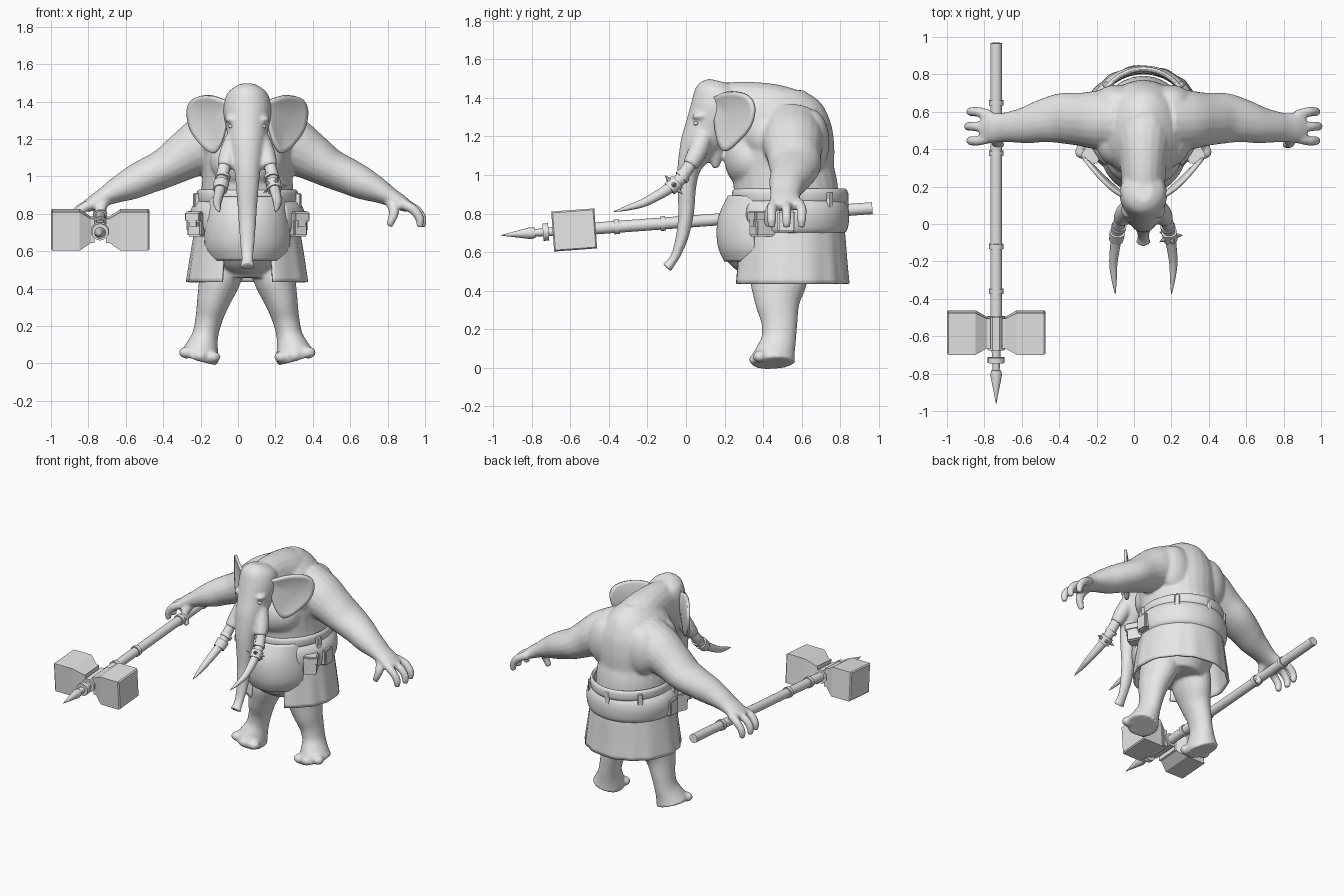
import bpy, bmesh
from math import sin, cos, pi, radians, sqrt
from mathutils import Vector, Matrix

if "Cube" in bpy.data.objects:
    bpy.data.objects.remove(bpy.data.objects["Cube"])

CENTRE = 0.05          # the figure's own mirror plane
grey = bpy.data.materials.new("plain grey")
grey.use_nodes = True
grey.diffuse_color = (0.8, 0.8, 0.8, 1)
grey.node_tree.nodes["Principled BSDF"].inputs["Base Color"].default_value = (0.8, 0.8, 0.8, 1)


def smooth_path(pts, steps=5, closed=False):
    """Catmull-Rom curve through tuples of any length."""
    n, out = len(pts), []
    for i in range(n if closed else n - 1):
        pick = [(i + k) % n if closed else min(max(i + k, 0), n - 1) for k in (-1, 0, 1, 2)]
        for s in range(steps):
            t = s / steps
            out.append(tuple(
                0.5 * (2 * b + (c - a) * t + (2 * a - 5 * b + 4 * c - d) * t * t
                       + (3 * b - a - 3 * c + d) * t ** 3)
                for a, b, c, d in zip(*(pts[p] for p in pick))))
    return out if closed else out + [tuple(pts[-1])]


def sweep(bm, pts, ref=(0, 1, 0), sides=20, curved=True, phase=0.0):
    """Closed tube; each point is x, y, z, radius across ref, radius along ref."""
    pts = [p if len(p) == 5 else (*p, p[3]) for p in pts]
    if curved:
        pts = smooth_path(pts)
    pos, rings = [Vector(p[:3]) for p in pts], []
    for i, p in enumerate(pts):
        tangent = (pos[min(i + 1, len(pos) - 1)] - pos[max(i - 1, 0)]).normalized()
        u = tangent.cross(Vector(ref)).normalized()
        v = u.cross(tangent)
        angles = [2 * pi * k / sides + phase for k in range(sides)]
        rings.append([bm.verts.new(pos[i] + u * cos(a) * p[3] + v * sin(a) * p[4]) for a in angles])
    for r0, r1 in zip(rings, rings[1:]):
        for k in range(sides):
            j = (k + 1) % sides
            bm.faces.new((r0[k], r0[j], r1[j], r1[k]))
    bm.faces.new(rings[0])
    bm.faces.new(rings[-1])


def ball(bm, centre, size):
    m = Matrix.Translation(centre) @ Matrix.Diagonal((*size, 1))
    bmesh.ops.create_uvsphere(bm, u_segments=24, v_segments=16, radius=1, matrix=m)


def block(bm, centre, size, turn=0.0):
    m = Matrix.Translation(centre) @ Matrix.Rotation(turn, 4, 'Z') @ Matrix.Diagonal((*size, 1))
    bmesh.ops.create_cube(bm, size=1, matrix=m)


def finish(bm, name, x=CENTRE, angle=40):
    bmesh.ops.recalc_face_normals(bm, faces=bm.faces)
    me = bpy.data.meshes.new(name)
    bm.to_mesh(me)
    bm.free()
    me.materials.append(grey)
    me.shade_smooth()
    me.set_sharp_from_angle(angle=radians(angle))
    ob = bpy.data.objects.new(name, me)
    bpy.context.collection.objects.link(ob)
    ob.location.x = x
    return ob


def wall(name, cy, profile, a0, a1, thick=0.015, fold=0.0):
    """Curved cloth or leather; profile is rx, ry, z; angles run from the front."""
    bm, n = bmesh.new(), 72
    prof, rows = smooth_path(profile, 4), []
    for i, (rx, ry, z) in enumerate(prof):
        row = []
        for k in range(n + 1):
            a = radians(a0 + (a1 - a0) * k / n)
            f = 1 + fold * sin(a * 14 + sin(a * 5)) * i / len(prof)
            row.append(bm.verts.new((rx * f * sin(a), cy - ry * f * cos(a), z)))
        rows.append(row)
    for r0, r1 in zip(rows, rows[1:]):
        for k in range(n):
            bm.faces.new((r0[k], r0[k + 1], r1[k + 1], r1[k]))
    bmesh.ops.remove_doubles(bm, verts=bm.verts, dist=0.0005)
    ob = finish(bm, name)
    solid = ob.modifiers.new("thickness", 'SOLIDIFY')
    solid.thickness, solid.offset = thick, 0
    return ob


# Body: overlapping volumes fused into one skin
bm = bmesh.new()
sweep(bm, [(0, .50, .46, .16, .17), (0, .50, .60, .24, .25), (0, .51, .75, .25, .275),
           (0, .52, .9, .248, .272), (0, .505, 1.02, .24, .265), (0, .505, 1.15, .25, .265),
           (0, .50, 1.27, .23, .25), (0, .50, 1.37, .155, .205), (0, .50, 1.44, .07, .11)], sides=28)
sweep(bm, [(0, .58, 1.27, .16, .16), (0, .46, 1.31, .15, .16), (0, .32, 1.335, .125, .15),
           (0, .2, 1.34, .115, .14)], ref=(0, 0, 1))
ball(bm, (0, .345, 1.08), (.2, .145, .16))
ball(bm, (0, .42, .675), (.225, .25, .22))
# Head and trunk in one run
sweep(bm, [(0, .18, 1.485, .05, .06), (0, .17, 1.44, .11, .12), (0, .16, 1.35, .128, .135),
           (0, .12, 1.25, .112, .125), (0, .065, 1.15, .095, .10), (0, .02, 1.05, .072, .065),
           (0, .005, .95, .062, .05), (0, 0, .8, .05, .041), (0, -.02, .68, .042, .033),
           (0, -.05, .59, .034, .025), (0, -.077, .545, .033, .024), (0, -.1, .518, .042, .031)], sides=24)
sweep(bm, [(0, .13, 1.22, .07), (0, .15, 1.11, .045), (0, .155, 1.035, .016)])
for s in (-1, 1):
    # Brow, tusk socket, shoulder blade, shoulder slope
    ball(bm, (s * .085, .075, 1.305), (.035, .045, .022))
    sweep(bm, [(s * .07, .09, 1.2, .05), (s * .1, .06, 1.12, .05), (s * .12, .02, 1.05, .042)], ref=(1, 0, 0))
    ball(bm, (s * .14, .65, 1.17), (.13, .095, .17))
    ball(bm, (s * .12, .43, 1.2), (.13, .13, .14))
    # Arm and hand
    sweep(bm, [(s * .10, .55, 1.24, .15, .16), (s * .23, .555, 1.17, .152, .16),
               (s * .34, .56, 1.105, .128, .142), (s * .44, .565, 1.045, .106, .135),
               (s * .54, .55, 1.0, .096, .115), (s * .62, .53, .962, .087, .1),
               (s * .70, .52, .925, .068, .085), (s * .76, .515, .893, .052, .078),
               (s * .82, .515, .86, .042, .082), (s * .865, .52, .835, .03, .076)])
    for y, tip, reach in ((.58, .6, 0), (.52, .522, .012), (.462, .445, 0)):
        sweep(bm, [(s * .82, y, .857, .03), (s * (.885 + reach), tip, .825, .027),
                   (s * (.922 + reach), tip, .775, .025), (s * (.92 + reach), tip, .728, .019)], sides=12)
    sweep(bm, [(s * .765, .48, .87, .034), (s * .785, .435, .81, .028), (s * .757, .425, .735, .02)],
          ref=(1, 0, 0), sides=12)
    # Leg, foot and toes; the sole lifts toward the outside
    sweep(bm, [(s * .12, .49, .55, .12, .15), (s * .15, .48, .44, .11, .147),
               (s * .18, .475, .34, .09, .118), (s * .205, .485, .24, .073, .095),
               (s * .225, .482, .15, .07, .09), (s * .243, .465, .08, .09, .103),
               (s * .254, .455, .04, .104, .115), (s * .26, .455, .02, .102, .112)])
    for x, y, z in ((.185, .376, .034), (.25, .365, .042), (.325, .385, .058)):
        ball(bm, (s * x, y, z), (.042, .038, .032))
body = finish(bm, "body")
remesh = body.modifiers.new("fuse", 'REMESH')
remesh.mode, remesh.voxel_size, remesh.use_smooth_shade = 'VOXEL', 0.009, True
relax = body.modifiers.new("relax", 'SMOOTH')
relax.factor, relax.iterations = 0.5, 8

for s, side in ((1, "left"), (-1, "right")):
    # Ear: cupped sheet from a closed outline
    rim = smooth_path([(.09, 1.38), (.145, 1.42), (.215, 1.435), (.285, 1.415), (.314, 1.35), (.298, 1.25),
                       (.245, 1.17), (.19, 1.125), (.155, 1.14), (.12, 1.22)], 4, True)
    bm = bmesh.new()
    rings = []
    for k in (1, .85, .6, .3):
        ring = []
        for o, z in rim:
            o, z = .19 + (o - .19) * k, 1.3 + (z - 1.3) * k
            y = .155 + .2 * max(0, (o - .1) / .21) ** 1.4 + .03 * (1 - k * k)
            ring.append(bm.verts.new((s * o, y, z)))
        rings.append(ring)
    for r0, r1 in zip(rings, rings[1:]):
        for i in range(len(rim)):
            j = (i + 1) % len(rim)
            bm.faces.new((r0[i], r0[j], r1[j], r1[i]))
    bm.faces.new(rings[-1])
    ear = finish(bm, side + "_ear", angle=60)
    ear.modifiers.new("thickness", 'SOLIDIFY').thickness = .018
    bm = bmesh.new()
    ball(bm, (s * .088, .052, 1.268), (.013, .013, .011))
    finish(bm, side + "_eye")

    # Tusk with metal bands
    bm = bmesh.new()
    sweep(bm, [(s * .105, .06, 1.12, .03), (s * .13, 0, 1.02, .033), (s * .142, -.06, .95, .03),
               (s * .16, -.2, .865, .023), (s * .156, -.3, .83, .014), (s * .15, -.375, .81, .002)],
          ref=(1, 0, 0), sides=14)
    finish(bm, side + "_tusk")
    bm = bmesh.new()
    sweep(bm, [(s * .13, -.01, 1.0, .04), (s * .133, -.025, .985, .04)], ref=(1, 0, 0), curved=False)
    sweep(bm, [(s * .139, -.045, .965, .042), (s * .145, -.085, .928, .038)], ref=(1, 0, 0), curved=False)
    if s > 0:
        axis = Vector((.1, -.73, -.68)).normalized()
        for k in range(5):
            out = Matrix.Rotation(2 * pi * k / 5, 3, axis) @ axis.cross(Vector((0, 1, -1))).normalized()
            mid = Vector((.142, -.065, .947))
            sweep(bm, [(*(mid + out * .03), .016), (*(mid + out * .07), .001)],
                  ref=axis, sides=8, curved=False)
    finish(bm, side + "_tusk_bands")

    # Hip pouch with flap and clasp
    bm = bmesh.new()
    block(bm, (s * .258, .40, .745), (.085, .12, .13), s * .5)
    block(bm, (s * .264, .395, .785), (.095, .13, .055), s * .5)
    block(bm, (s * .282, .36, .75), (.06, .045, .05), s * .5)
    block(bm, (s * .3, .52, .76), (.05, .09, .11))
    bmesh.ops.bevel(bm, geom=bm.edges[:], offset=.008, segments=2, affect='EDGES')
    finish(bm, side + "_pouch")

# Clothing
wall("apron", .42, [(.195, .215, .555), (.225, .244, .62), (.23, .254, .7), (.22, .242, .79),
                    (.205, .195, .89)], -75, 75)
wall("skirt", .54, [(.268, .27, .76), (.28, .28, .68), (.298, .288, .57), (.318, .3, .435)],
     25, 335, .015, .014)
wall("waist_roll", .54, [(.265, .265, .7), (.288, .288, .72), (.298, .297, .78), (.288, .292, .83),
                         (.26, .275, .865)], 42, 318, .02)
wall("belt", .54, [(.255, .28, .86), (.262, .29, .875), (.262, .29, .91), (.252, .28, .922)], 0, 360, .02)
bm = bmesh.new()
for deg in (75, 135, 180, 225, 285):
    a = radians(deg)
    block(bm, (.282 * sin(a), .54 - .288 * cos(a), .845), (.035, .03, .13), a)
bmesh.ops.bevel(bm, geom=bm.edges[:], offset=.005, segments=1, affect='EDGES')
finish(bm, "belt_loops")

# War hammer, laid along its own y axis and then tilted
shaft, spike, head = bmesh.new(), bmesh.new(), bmesh.new()
along = dict(ref=(1, 0, 0), curved=False)
sweep(shaft, [(0, .97, 0, .031), (0, -.5, 0, .031)], **along)
for y in (.65, .38, -.12, -.36):
    sweep(shaft, [(0, y + .014, 0, .038), (0, y - .014, 0, .038)], **along)
sweep(spike, [(0, -.66, 0, .025), (0, -.80, 0, .018)], **along)
sweep(spike, [(0, -.715, 0, .045), (0, -.745, 0, .045)], **along)
sweep(spike, [(0, -.785, 0, .026), (0, -.81, 0, .031), (0, -.965, 0, .001)], **along)
sweep(head, [(0, -.495, 0, .05), (0, -.675, 0, .05)], sides=8, phase=pi / 8, **along)
r = sqrt(2)
for s in (-1, 1):
    sweep(head, [(s * x, -.582, 0, a * r, b * r) for x, a, b in
                 ((.03, .065, .08), (.05, .065, .08), (.11, .104, .112), (.255, .104, .112), (.263, .097, .105))],
          sides=4, phase=pi / 4, curved=False)
for part, name in ((shaft, "hammer_shaft"), (spike, "hammer_spike"), (head, "hammer_head")):
    ob = finish(part, name, x=-.737, angle=25)
    ob.location.z = .757
    ob.rotation_euler.x = .073
